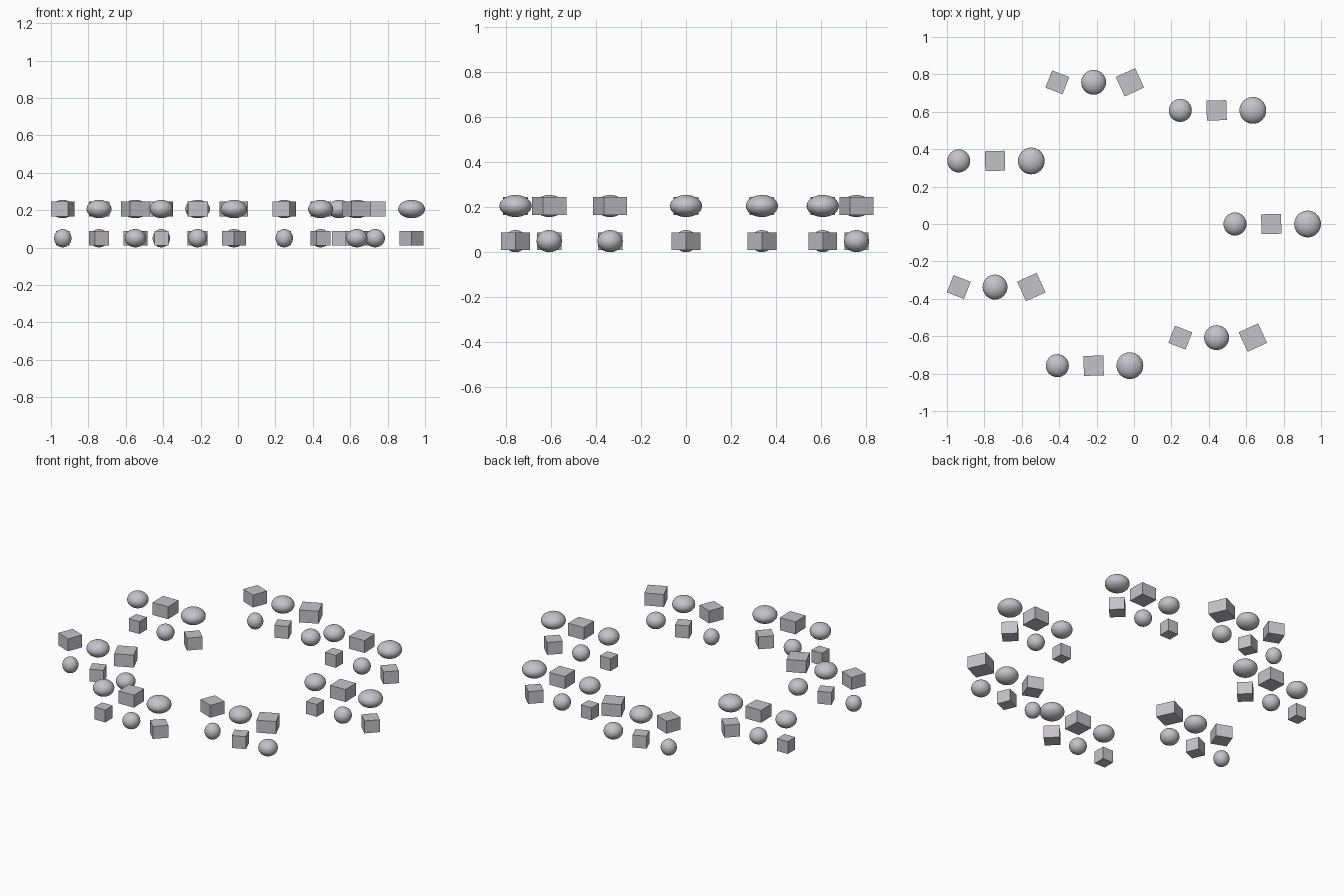
import bpy
import math

if "Cube" in bpy.data.objects:
    bpy.data.objects.remove(bpy.data.objects["Cube"])

RING_R = 0.777      # radius of the ring of clusters
RING_X = -0.043     # ring centre offset
STEP_X = 0.194      # spacing inside a cluster
LAYER_Z = (0.05, 0.206)
HALF_H = 0.049      # half height of every ball
BOX_RATIO = 0.8     # boxes are a little smaller than balls

grey = bpy.data.materials.new("pale_grey")
grey.diffuse_color = (0.55, 0.54, 0.58, 1)
grey.use_nodes = True
grey.node_tree.nodes["Principled BSDF"].inputs["Base Color"].default_value = grey.diffuse_color


def add_ball(loc, radius):
    bpy.ops.mesh.primitive_uv_sphere_add(segments=32, ring_count=16, radius=1, location=loc)
    ball = bpy.context.object
    ball.name = "ball"
    ball.scale = (radius, radius, HALF_H)
    bpy.ops.object.shade_smooth()
    return ball


def add_box(loc, radius, turn):
    bpy.ops.mesh.primitive_cube_add(size=2, location=loc, rotation=(0, 0, turn))
    box = bpy.context.object
    box.name = "box"
    box.scale = (radius * BOX_RATIO, radius * BOX_RATIO, HALF_H * BOX_RATIO)
    return box


# Seven clusters on a ring, each two layers of three alternating pieces
for k in range(7):
    angle = math.tau * k / 7
    cx = RING_X + RING_R * math.cos(angle)
    cy = RING_R * math.sin(angle)
    flip = k in (2, 4, 6)
    for i in range(6):
        layer, column = divmod(i, 3)
        loc = (cx + (column - 1) * STEP_X, cy, LAYER_Z[layer])
        radius = 0.0465 + 0.005 * i          # pieces widen in order
        if (i % 2 == 1) != flip:
            piece = add_ball(loc, radius)
        else:
            piece = add_box(loc, radius, 0.4 * i)   # and turn in order
        piece.data.materials.append(grey)
